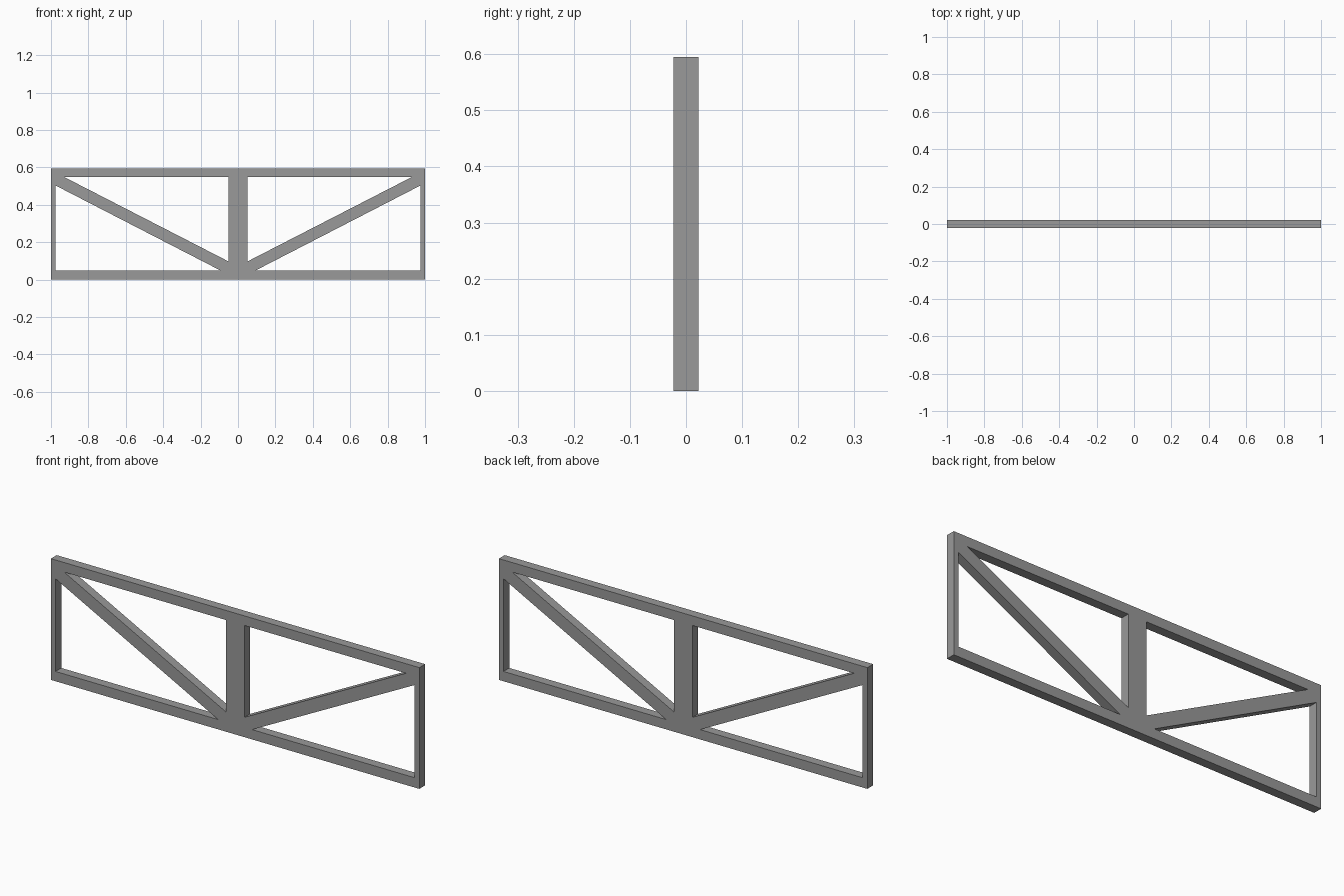
import bpy

cube = bpy.data.objects.get("Cube")
if cube:
    bpy.data.objects.remove(cube, do_unlink=True)

HEIGHT, HALF_DEPTH = 0.595, 0.0225
RAIL_LOW, RAIL_HIGH = 0.048, 0.548    # inner edges of the rails
END, POST = 0.975, 0.05               # inner edge of end posts, half width of centre post

# Flat grey paint
grey = bpy.data.materials.new("grey_metal")
grey.use_nodes = True
colour = (0.32, 0.32, 0.32, 1)
grey.diffuse_color = colour
grey.node_tree.nodes["Principled BSDF"].inputs["Base Color"].default_value = colour

# Truss profile: outer rectangle with triangular openings
profile = bpy.data.curves.new("truss_frame", "CURVE")
profile.dimensions = "2D"
profile.fill_mode = "BOTH"
profile.extrude = HALF_DEPTH


def add_loop(points, side=1):
    spline = profile.splines.new("POLY")
    spline.points.add(len(points) - 1)
    for point, (x, z) in zip(spline.points, points):
        point.co = (side * x, z, 0, 1)
    spline.use_cyclic_u = True
    spline.use_smooth = False


add_loop([(-1, 0), (1, 0), (1, HEIGHT), (-1, HEIGHT)])
for side in (-1, 1):
    # Opening above the diagonal brace, then the one below it
    add_loop([(POST, RAIL_HIGH), (POST, 0.097), (0.928, RAIL_HIGH)], side)
    add_loop([(END, RAIL_LOW), (END, 0.503), (0.092, RAIL_LOW)], side)

# Stand the profile upright and turn it into a mesh
truss = bpy.data.objects.new("truss_frame", profile)
bpy.context.collection.objects.link(truss)
profile.materials.append(grey)
truss.rotation_euler.x = 1.5707963
bpy.ops.object.select_all(action="DESELECT")
truss.select_set(True)
bpy.context.view_layer.objects.active = truss
bpy.ops.object.convert(target="MESH")
bpy.ops.object.transform_apply(location=False, rotation=True, scale=False)
bpy.ops.object.shade_flat()
